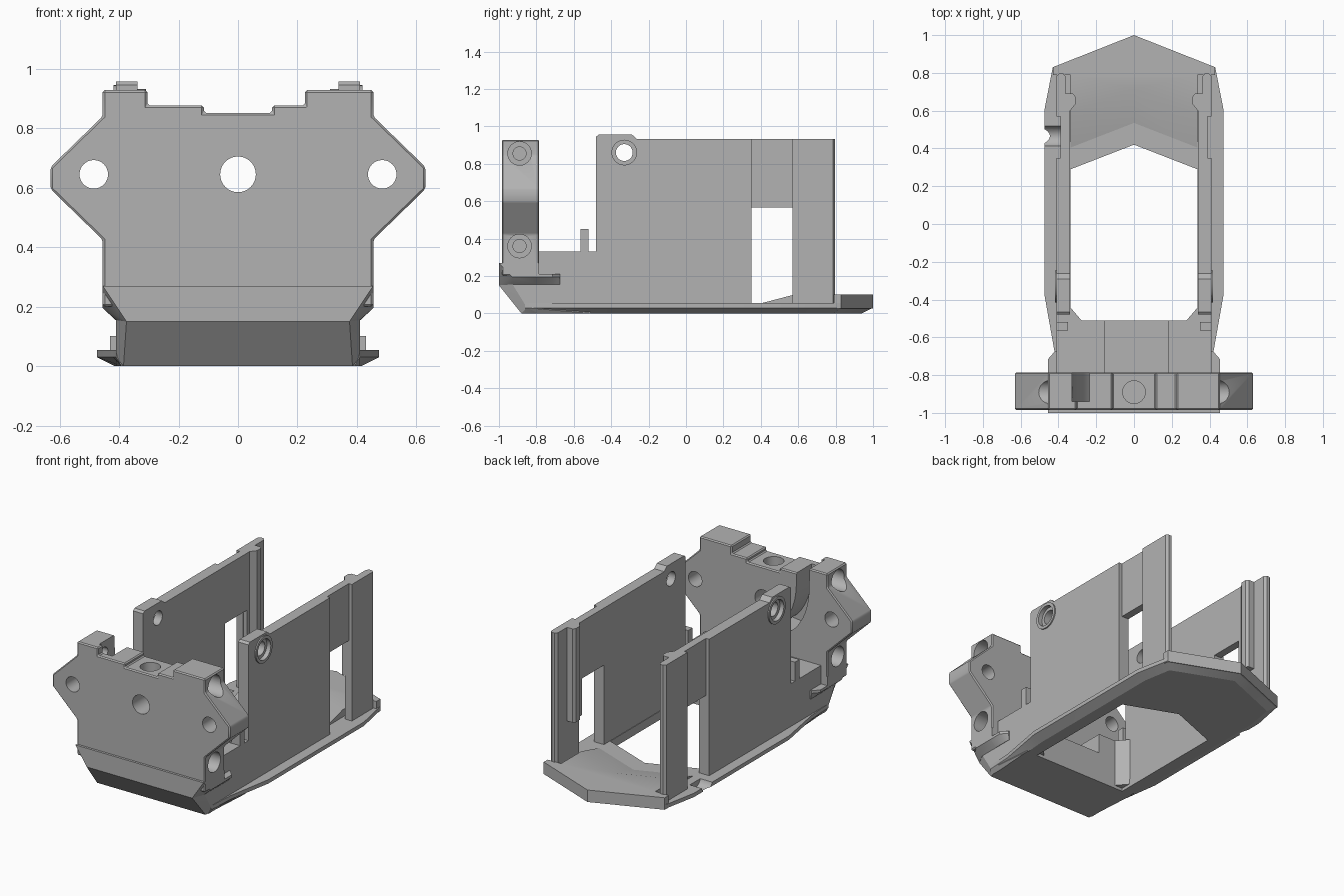
import bpy, bmesh, math
from mathutils import Vector

if "Cube" in bpy.data.objects:
    bpy.data.objects.remove(bpy.data.objects["Cube"])

grey = bpy.data.materials.new("plain_grey")
grey.use_nodes = True
tone = (0.45, 0.45, 0.45, 1)
grey.diffuse_color = tone
shader = next(n for n in grey.node_tree.nodes if n.type == "BSDF_PRINCIPLED")
shader.inputs["Base Color"].default_value = tone


def finish(name, bm):
    bmesh.ops.recalc_face_normals(bm, faces=bm.faces)
    mesh = bpy.data.meshes.new(name)
    bm.to_mesh(mesh)
    bm.free()
    mesh.materials.append(grey)
    ob = bpy.data.objects.new(name, mesh)
    bpy.context.collection.objects.link(ob)
    return ob


def loft(name, rings):
    bm = bmesh.new()
    loops = [[bm.verts.new(p) for p in ring] for ring in rings]
    for a, b in zip(loops, loops[1:]):
        for i in range(len(a)):
            j = (i + 1) % len(a)
            bm.faces.new((a[i], a[j], b[j], b[i]))
    bm.faces.new(loops[0])
    bm.faces.new(loops[-1])
    return finish(name, bm)


def prism(name, pts, axis, a, b):
    place = {"x": lambda p, d: (d, p[0], p[1]),
             "y": lambda p, d: (p[0], d, p[1]),
             "z": lambda p, d: (p[0], p[1], d)}[axis]
    return loft(name, [[place(p, d) for p in pts] for d in (a, b)])


def box(name, x, y, z):
    return prism(name, [(x[0], y[0]), (x[1], y[0]), (x[1], y[1]), (x[0], y[1])], "z", *z)


def circle(u, v, r, flat=9):
    n = 32
    return [(u + r * math.cos(2 * math.pi * i / n),
             min(flat, v + r * math.sin(2 * math.pi * i / n))) for i in range(n)]


def hull(name, half):
    bm = bmesh.new()
    for x, y, z in half:
        for s in (-1, 1):
            bm.verts.new((s * x, y, z))
    res = bmesh.ops.convex_hull(bm, input=bm.verts)
    bmesh.ops.dissolve_limit(bm, angle_limit=0.01, verts=bm.verts, edges=bm.edges)
    return finish(name, bm)


def apply(ob, mod):
    bpy.context.view_layer.objects.active = ob
    bpy.ops.object.modifier_apply(modifier=mod.name)


def cut(ob, cutter):
    mod = ob.modifiers.new("cut", "BOOLEAN")
    mod.operation = "DIFFERENCE"
    mod.solver = "EXACT"
    mod.object = cutter
    apply(ob, mod)
    bpy.data.objects.remove(cutter)


def mirrored(half):
    return half + [(-x, y) for x, y in reversed(half) if x]


def flip(pts, s):
    return [(s * x, y) for x, y in pts]


# base plate with a chamfered underside and a pointed rear
def outline(d):
    return mirrored([(0, 1 - d), (0.43 - d * 0.8, 0.83 - d * 0.7), (0.475 - d, 0.6),
                     (0.475 - d, -0.37), (0.42 - d * 0.5, -0.68), (0.41 - d * 0.3, -0.86)])

base = loft("base_plate", [[(x, y, z) for x, y in outline(d)]
                           for d, z in ((0.06, 0), (0, 0.03), (0, 0.055))])
cut(base, prism("opening", mirrored([(0, 0.42), (0.335, 0.29), (0.335, -0.51)]), "z", -1, 1))
cut(base, prism("groove", circle(0.465, 0.07, 0.055), "x", -0.6, -0.39))


# raised rear floor, ramped towards the opening
def floor_ring(front, z):
    pts = mirrored([(0, 1), (0.43, 0.83), (0.43, 0.79), (0.335, 0.79), (0.335, front - 0.13)])
    k = len(pts) // 2 + 1
    pts.insert(k, (0, front))
    return [(x, y, z) for x, y in pts]

loft("rear_floor", [floor_ring(0.42, 0.025), floor_ring(0.715, 0.102)])

# nose under the front block
hull("lower_nose", [(0.375, -1, 0.15), (0.41, -0.93, 0.16), (0.41, -0.85, 0.03),
                    (0.385, -0.88, 0), (0.41, -0.51, 0), (0.41, -0.51, 0.16)])
hull("upper_nose", [(0.375, -1, 0.15), (0.455, -1, 0.27), (0.41, -0.93, 0.155),
                    (0.455, -0.93, 0.195), (0.455, -0.785, 0.195),
                    (0.455, -0.785, 0.27), (0.41, -0.785, 0.155)])

# front cross block
block = prism("front_block", [
    (-0.455, 0.2), (0.455, 0.2), (0.455, 0.425), (0.63, 0.595), (0.63, 0.67),
    (0.455, 0.84), (0.455, 0.928), (0.225, 0.928), (0.225, 0.877), (0.115, 0.877),
    (0.115, 0.852), (-0.115, 0.852), (-0.115, 0.877), (-0.305, 0.877),
    (-0.305, 0.928), (-0.455, 0.928), (-0.455, 0.84), (-0.63, 0.67),
    (-0.63, 0.595), (-0.455, 0.425)], "y", -0.985, -0.785)
bevel = block.modifiers.new("soft_edges", "BEVEL")
bevel.width = 0.007
bevel.segments = 1
apply(block, bevel)
cut(block, prism("centre_hole", circle(0, 0.645, 0.06, 0.705), "y", -1.1, -0.7))
cut(block, prism("top_hole", circle(0, -0.89, 0.06), "z", 0.73, 1))
for s in (-1, 1):
    cut(block, prism("wing_hole", circle(s * 0.485, 0.645, 0.048), "y", -1.1, -0.7))
    for z in (0.36, 0.855):
        cut(block, prism("side_bore", circle(-0.89, z, 0.063), "x", s * 0.37, s * 0.7))
        cut(block, prism("side_pilot", circle(-0.89, z, 0.035), "x", s * 0.28, s * 0.7))

# curved cable channel in the back of the block
arc = [(-0.28 + 0.25 * (1 - math.cos(t)), 0.8 - 0.35 * math.sin(t))
       for t in [i * math.pi / 20 for i in range(8)]]
lane = [(-0.33, 1)] + [(x - 0.045, z) for x, z in arc] + \
       [(x + 0.045, z + 0.01) for x, z in reversed(arc)] + [(-0.235, 1)]
cut(block, prism("cable_channel", lane, "y", -0.94, -0.7))

# front deck with a shallow channel
deck = box("front_deck", (-0.41, 0.41), (-0.8, -0.51), (0.14, 0.33))
cut(deck, box("deck_channel", (-0.155, 0.18), (-0.785, -0.4), (0.2, 0.5)))

for s, side in ((1, "left"), (-1, "right")):
    # side wall with a raised ear and a screw hole
    wall = prism(side + "_wall", [(-0.48, 0.02), (-0.48, 0.945), (-0.465, 0.957), (-0.29, 0.957),
                                  (-0.262, 0.932), (0.35, 0.932), (0.35, 0.02)],
                 "x", s * 0.338, s * 0.41)
    boss = prism(side + "_screw_boss", circle(-0.33, 0.86, 0.085), "x", s * 0.36, s * 0.418)
    for ob in (wall, boss):
        cut(ob, prism("counterbore", circle(-0.33, 0.86, 0.066), "x", s * 0.39, s * 0.5))
        cut(ob, prism("screw_hole", circle(-0.33, 0.86, 0.045), "x", s * 0.2, s * 0.5))

    # thin panel above the window
    panel_x = sorted((s * 0.338, s * 0.388))
    box(side + "_window_panel", panel_x, (0.34, 0.59), (0.565, 0.932))

    # rear post and its inner rail
    post = [(0.41, 0.57), (0.41, 0.785), (0.395, 0.797), (0.375, 0.797),
            (0.362, 0.78), (0.362, 0.6), (0.362, 0.57)]
    prism(side + "_rear_post", flip(post, s), "z", 0.02, 0.932)
    rail = [(0.38, 0.575), (0.38, 0.69), (0.322, 0.69), (0.31, 0.675),
            (0.31, 0.635), (0.338, 0.6), (0.338, 0.575)]
    prism(side + "_inner_rail", flip(rail, s), "z", 0.33, 0.932)

    # upright tab, corner brace and side rail
    tab = [(0.41, -0.565), (0.29, -0.565), (0.27, -0.55), (0.27, -0.53), (0.285, -0.52), (0.41, -0.52)]
    tab_ob = prism(side + "_tab", flip(tab, s), "z", 0.3, 0.335)
    box(side + "_tab_pin", sorted((s * 0.35, s * 0.41)), (-0.565, -0.52), (0.3, 0.452))
    brace = [(0.41, -0.52), (0.27, -0.52), (0.338, -0.44), (0.41, -0.44)]
    prism(side + "_corner_brace", flip(brace, s), "z", 0.02, 0.33)
    wing = [(0.38, -0.8), (0.455, -0.8), (0.455, -0.715), (0.42, -0.675), (0.38, -0.675)]
    loft(side + "_side_rail", [[(s * min(x, lim), y, z) for x, y in wing]
                               for lim, z in ((0.412, 0.155), (0.455, 0.195), (0.455, 0.212))])

# smooth the round bores, keep the edges crisp
for ob in bpy.context.collection.objects:
    ob.select_set(ob.type == "MESH" and grey.name in ob.data.materials)
bpy.ops.object.shade_smooth_by_angle(angle=math.radians(25))
